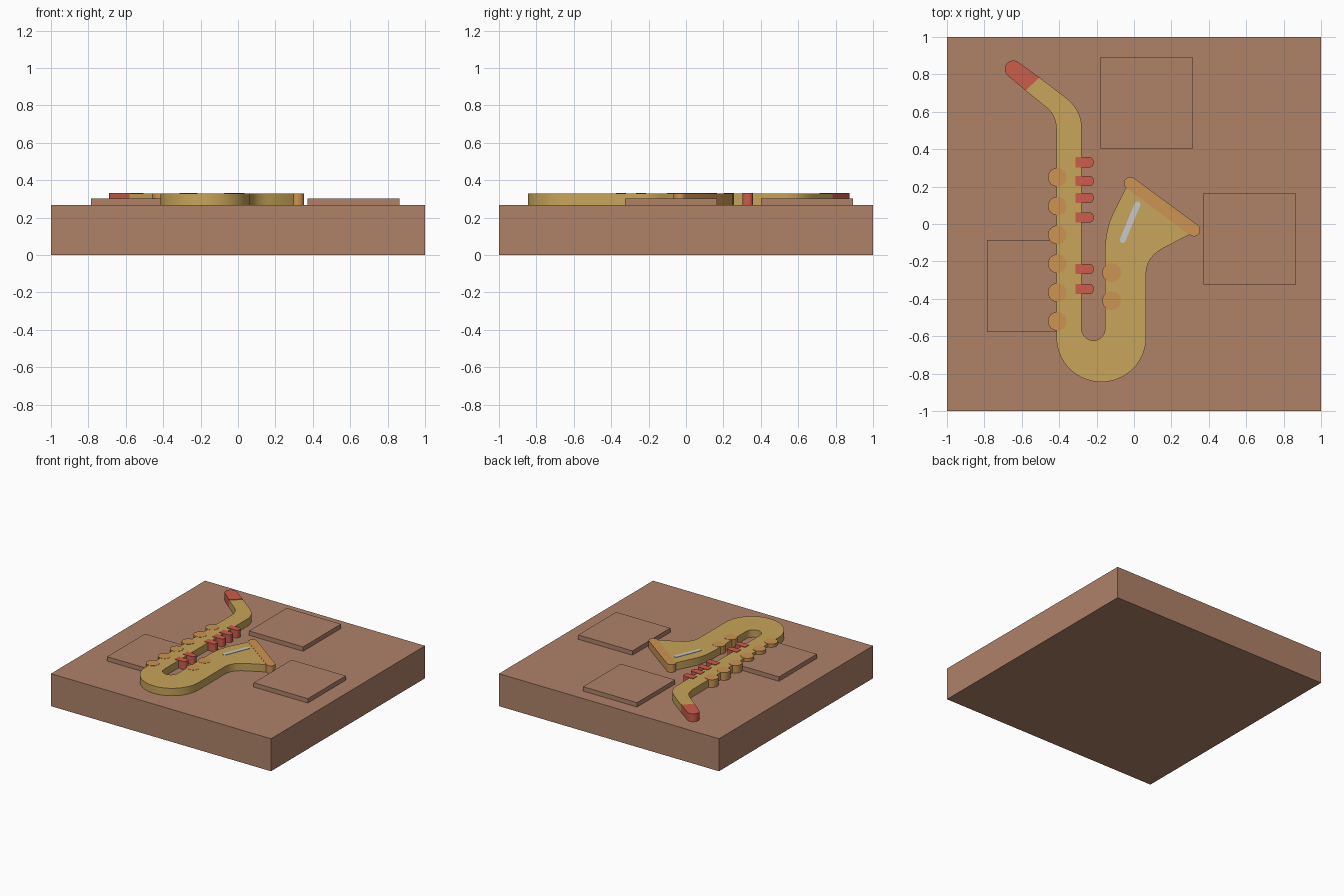
import bpy, bmesh, math
from mathutils import Vector

if "Cube" in bpy.data.objects:
    bpy.data.objects.remove(bpy.data.objects["Cube"])


def material(name, color):
    m = bpy.data.materials.new(name)
    m.diffuse_color = (*color, 1)
    m.use_nodes = True
    m.node_tree.nodes["Principled BSDF"].inputs["Base Color"].default_value = m.diffuse_color
    return m


WOOD = material("brown", (0.429, 0.223, 0.141))
GOLD = material("gold", (0.578, 0.376, 0.102))
ORANGE = material("orange", (0.604, 0.296, 0.084))
RED = material("red", (0.597, 0.109, 0.070))
SILVER = material("silver", (0.578, 0.578, 0.578))

BASE_TOP = 0.267
SUNK = 0.26      # raised parts start slightly inside the slab
BODY_TOP = 0.328


def prism(name, outline, z0, z1, mat):
    """Extrude a closed xy outline from z0 to z1."""
    bm = bmesh.new()
    face = bm.faces.new([bm.verts.new((p[0], p[1], z0)) for p in outline])
    ext = bmesh.ops.extrude_face_region(bm, geom=[face])["geom"]
    top = [v for v in ext if isinstance(v, bmesh.types.BMVert)]
    bmesh.ops.translate(bm, verts=top, vec=(0, 0, z1 - z0))
    bmesh.ops.recalc_face_normals(bm, faces=bm.faces)
    mesh = bpy.data.meshes.new(name)
    bm.to_mesh(mesh)
    bm.free()
    mesh.materials.append(mat)
    mesh.shade_smooth()
    mesh.set_sharp_from_angle(angle=math.radians(30))
    obj = bpy.data.objects.new(name, mesh)
    bpy.context.collection.objects.link(obj)
    return obj


def rect(x0, x1, y0, y1):
    return [(x0, y0), (x1, y0), (x1, y1), (x0, y1)]


def arc(cx, cy, r, a0, a1, n=24):
    return [(cx + r * math.cos(math.radians(a0 + (a1 - a0) * i / n)),
             cy + r * math.sin(math.radians(a0 + (a1 - a0) * i / n))) for i in range(n + 1)]


def bend(a, b, c, n=12):
    """Quadratic curve from a to c, pulled towards b."""
    a, b, c = Vector(a), Vector(b), Vector(c)
    return [tuple(a * (1 - t) ** 2 + b * 2 * t * (1 - t) + c * t * t)
            for t in (i / n for i in range(n + 1))]


def circle(cx, cy, r, n=32):
    return arc(cx, cy, r, 0, 360, n)[:-1]


def capsule(p, q, r0, r1):
    a = math.degrees(math.atan2(q[1] - p[1], q[0] - p[0]))
    return arc(*p, r0, a + 90, a + 270, 12) + arc(*q, r1, a - 90, a + 90, 12)


# slab and three square plates
prism("base_slab", rect(-1, 1, -1, 1), 0, BASE_TOP, WOOD)
for i, (x, y) in enumerate([(-0.18, 0.40), (0.372, -0.327), (-0.785, -0.578)]):
    prism(f"square_plate_{i + 1}", rect(x, x + 0.492, y, y + 0.492), SUNK, 0.303, WOOD)

# horn body: neck, long tube, bow and flaring bell in one outline
body = [(-0.58, 0.714)]
body += bend((-0.468, 0.623), (-0.415, 0.58), (-0.415, 0.50))
body += arc(-0.175, -0.605, 0.24, 180, 360, 32)
body += bend((0.065, -0.26), (0.067, -0.175), (0.163, -0.126))
body += [(0.30, -0.055), (0.318, -0.03), (-0.02, 0.215), (-0.045, 0.19)]
body += bend((-0.11, 0.06), (-0.155, -0.03), (-0.155, -0.15))
body += arc(-0.2175, -0.56, 0.0625, 0, -180, 24)
body += bend((-0.28, 0.52), (-0.28, 0.611), (-0.37, 0.68))
body += [(-0.505, 0.783)]
prism("horn_body", body, SUNK, BODY_TOP, GOLD)

# mouthpiece with a rounded tip
prism("mouthpiece", arc(-0.645, 0.828, 0.046, 50, 230, 16)
      + [(-0.58, 0.714), (-0.505, 0.783)], SUNK, 0.332, RED)

# bell rim
prism("bell_rim", capsule((-0.02, 0.218), (0.32, -0.032), 0.034, 0.034), SUNK, 0.330, ORANGE)

# round buttons along the outer edge and on the bow
buttons = [(-0.41, 0.25 - 0.154 * i) for i in range(6)] + [(-0.12, -0.26), (-0.12, -0.41)]
for i, (x, y) in enumerate(buttons):
    prism(f"round_button_{i + 1}", circle(x, y, 0.05), SUNK, 0.330, ORANGE)

# finger keys with rounded outer ends
for i, y in enumerate([0.33, 0.23, 0.14, 0.035, -0.24, -0.347]):
    r, h = 0.02, 0.027
    key = [(-0.313, y + h), (-0.313, y - h)]
    key += arc(-0.217 - r, y - h + r, r, -90, 0, 6) + arc(-0.217 - r, y + h - r, r, 0, 90, 6)
    prism(f"finger_key_{i + 1}", key, SUNK, 0.332, RED)

# highlight strip on the bell
prism("bell_highlight", capsule((-0.06, -0.085), (0.018, 0.104), 0.016, 0.016),
      BODY_TOP - 0.003, 0.331, SILVER)
